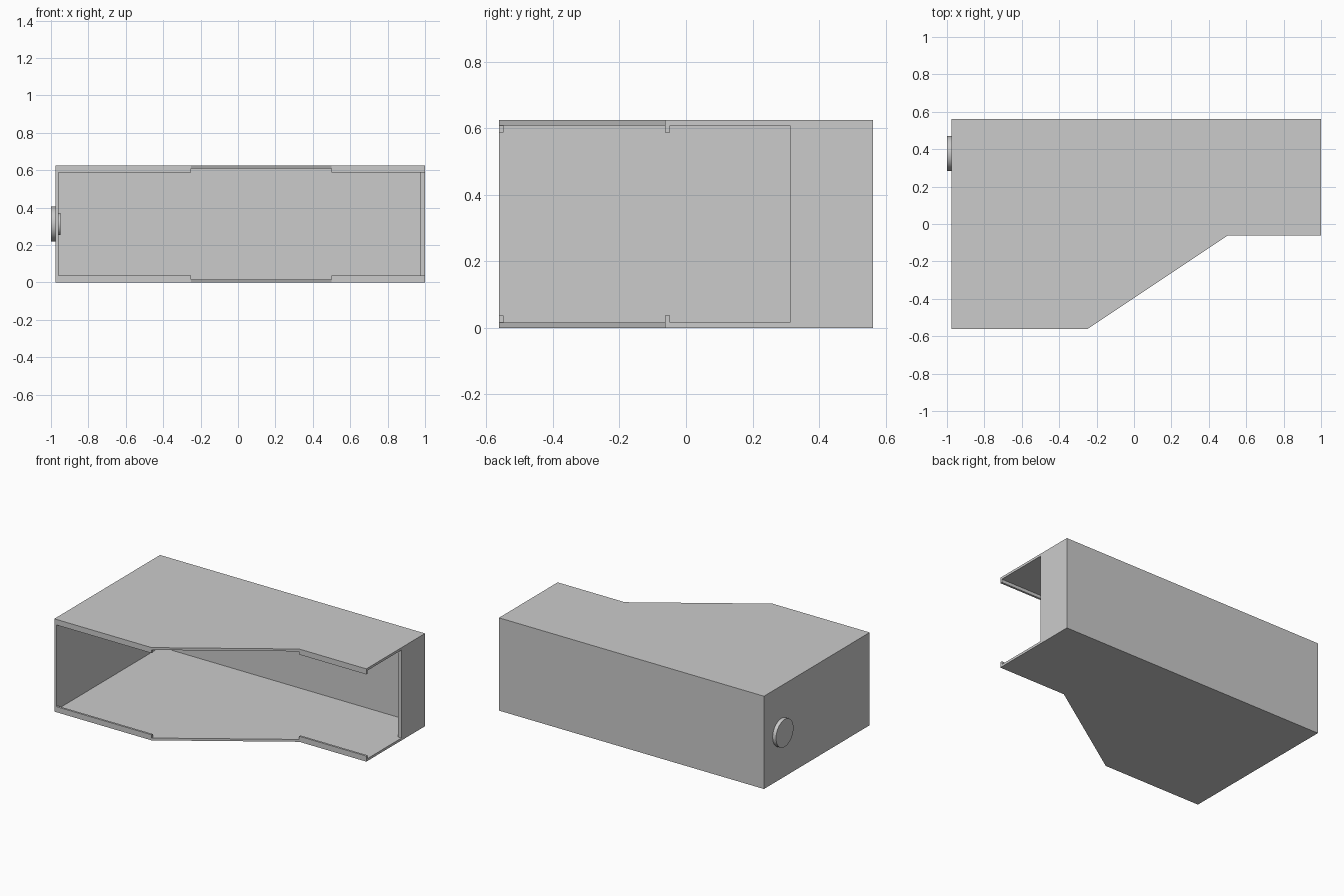
import bpy, bmesh, math
from mathutils import Matrix

if "Cube" in bpy.data.objects:
    bpy.data.objects.remove(bpy.data.objects["Cube"])


def prism(name, outline, z0, z1):
    """Extrude a plan outline between two heights."""
    bm = bmesh.new()
    face = bm.faces.new([bm.verts.new((x, y, z0)) for x, y in outline])
    top = bmesh.ops.extrude_face_region(bm, geom=[face])["geom"]
    for v in top:
        if isinstance(v, bmesh.types.BMVert):
            v.co.z = z1
    bmesh.ops.recalc_face_normals(bm, faces=bm.faces)
    return finish(name, bm)


def finish(name, bm):
    mesh = bpy.data.meshes.new(name)
    bm.to_mesh(mesh)
    bm.free()
    obj = bpy.data.objects.new(name, mesh)
    bpy.context.collection.objects.link(obj)
    return obj


def cut(target, cutter):
    cutter.hide_render = True
    mod = target.modifiers.new("cut", 'BOOLEAN')
    mod.operation, mod.solver, mod.object = 'DIFFERENCE', 'EXACT', cutter
    bpy.context.view_layer.objects.active = target
    bpy.ops.object.modifier_apply(modifier=mod.name)
    bpy.data.objects.remove(cutter)


def disc(name, x0, x1, y, z, radius):
    bm = bmesh.new()
    place = Matrix.Translation(((x0 + x1) / 2, y, z)) @ Matrix.Rotation(math.pi / 2, 4, 'Y')
    bmesh.ops.create_cone(bm, cap_ends=True, segments=48, radius1=radius,
                          radius2=radius, depth=x1 - x0, matrix=place)
    obj = finish(name, bm)
    bpy.ops.object.select_all(action='DESELECT')
    obj.select_set(True)
    bpy.context.view_layer.objects.active = obj
    bpy.ops.object.shade_smooth_by_angle(angle=math.radians(30))
    return obj


L, R, F, B, H = -0.975, 1.0, -0.5625, 0.5625, 0.625
STEP, T, LIP = -0.0625, 0.016, 0.0375

# Housing with a slanted front
housing = prism("housing", [(L, B), (L, F), (-0.25, F), (0.5, STEP),
                            (R, STEP), (R, B)], 0, H)

# Inner cavity, leaving the front lips and a short wall at the right rear
cut(housing, prism("cavity", [
    (L + T, B - T), (L + T, F + 0.014), (-0.25, F + 0.014), (-0.25, -0.8),
    (0.5, -0.8), (0.5, STEP + 0.014), (1.2, STEP + 0.014), (1.2, 0.3125),
    (0.975, 0.3125), (0.975, B - T)], T, H - T))

# Front opening between upper and lower lips
cut(housing, prism("front_opening", [(L + T, -0.8), (1.2, -0.8), (1.2, 0.0),
                                     (L + T, 0.0)], LIP, H - LIP))

# Round fitting on the left wall, outside and inside
disc("outer_knob", -1.0, L, 0.377, H / 2, 0.093)
disc("inner_knob", L + T, -0.948, 0.377, H / 2, 0.058)
